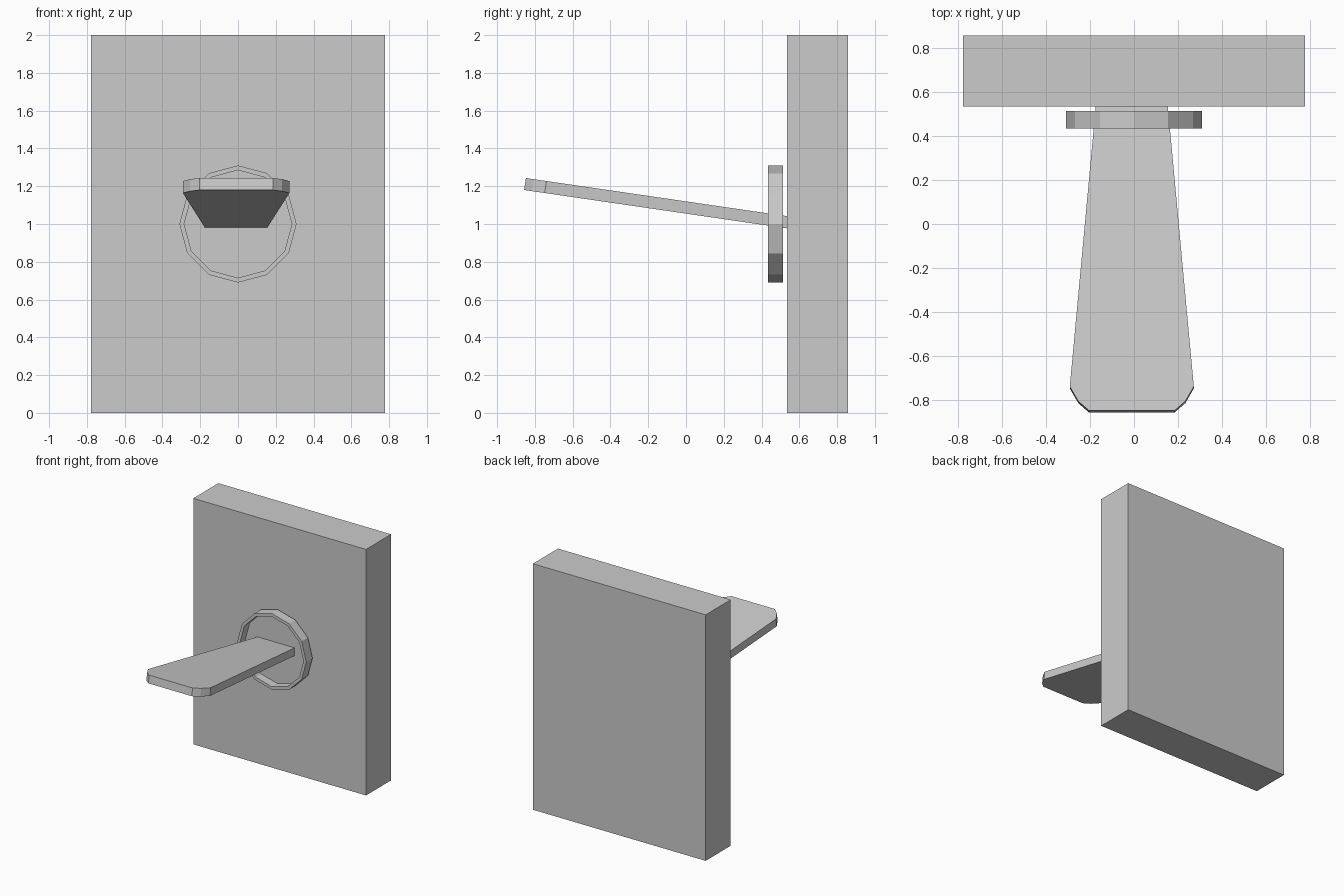
import bpy, bmesh, math
from mathutils import Matrix, Vector

if "Cube" in bpy.data.objects:
    bpy.data.objects.remove(bpy.data.objects["Cube"])


def make_object(name, bm):
    bmesh.ops.recalc_face_normals(bm, faces=bm.faces)
    mesh = bpy.data.meshes.new(name)
    bm.to_mesh(mesh)
    bm.free()
    obj = bpy.data.objects.new(name, mesh)
    bpy.context.collection.objects.link(obj)
    return obj


# Wall plate: a plain upright slab
bm = bmesh.new()
bmesh.ops.create_cube(bm, size=1)
bmesh.ops.scale(bm, vec=(1.554, 0.322, 2.0), verts=bm.verts)
bmesh.ops.translate(bm, vec=(0, 0.696, 1.0), verts=bm.verts)
make_object("wall_plate", bm)

# Round collar: twelve-sided dish with a thin rim and recessed floor
FRONT, FLOOR, BACK = 0.434, 0.503, 0.514
bm = bmesh.new()
loops = []
for radius, y in ((0.31, BACK), (0.31, FRONT), (0.285, FRONT), (0.285, FLOOR)):
    loops.append([bm.verts.new((radius * math.sin(i * math.tau / 12), y,
                                1.0 + radius * math.cos(i * math.tau / 12)))
                  for i in range(12)])
for a, b in zip(loops, loops[1:]):
    for i in range(12):
        j = (i + 1) % 12
        bm.faces.new((a[i], a[j], b[j], b[i]))
bm.faces.new(loops[0])
bm.faces.new(loops[-1])
make_object("collar", bm)

# Lever: tapered flat paddle with clipped front corners, tilted upward
half = [(0.195, 0.0), (0.243, 0.042), (0.282, 0.11), (0.163, 1.407)]
outline = half + [(-x, y) for x, y in reversed(half)]
bm = bmesh.new()
face = bm.faces.new([bm.verts.new((x, y, 0)) for x, y in outline])
top = bmesh.ops.extrude_face_region(bm, geom=[face])["geom"]
bmesh.ops.translate(bm, vec=(0, 0, 0.064),
                    verts=[v for v in top if isinstance(v, bmesh.types.BMVert)])
lever = make_object("lever", bm)
lever.data.transform(Matrix.Translation(Vector((-0.01, -0.857, 1.18)))
                     @ Matrix.Rotation(math.radians(-8.3), 4, 'X'))
